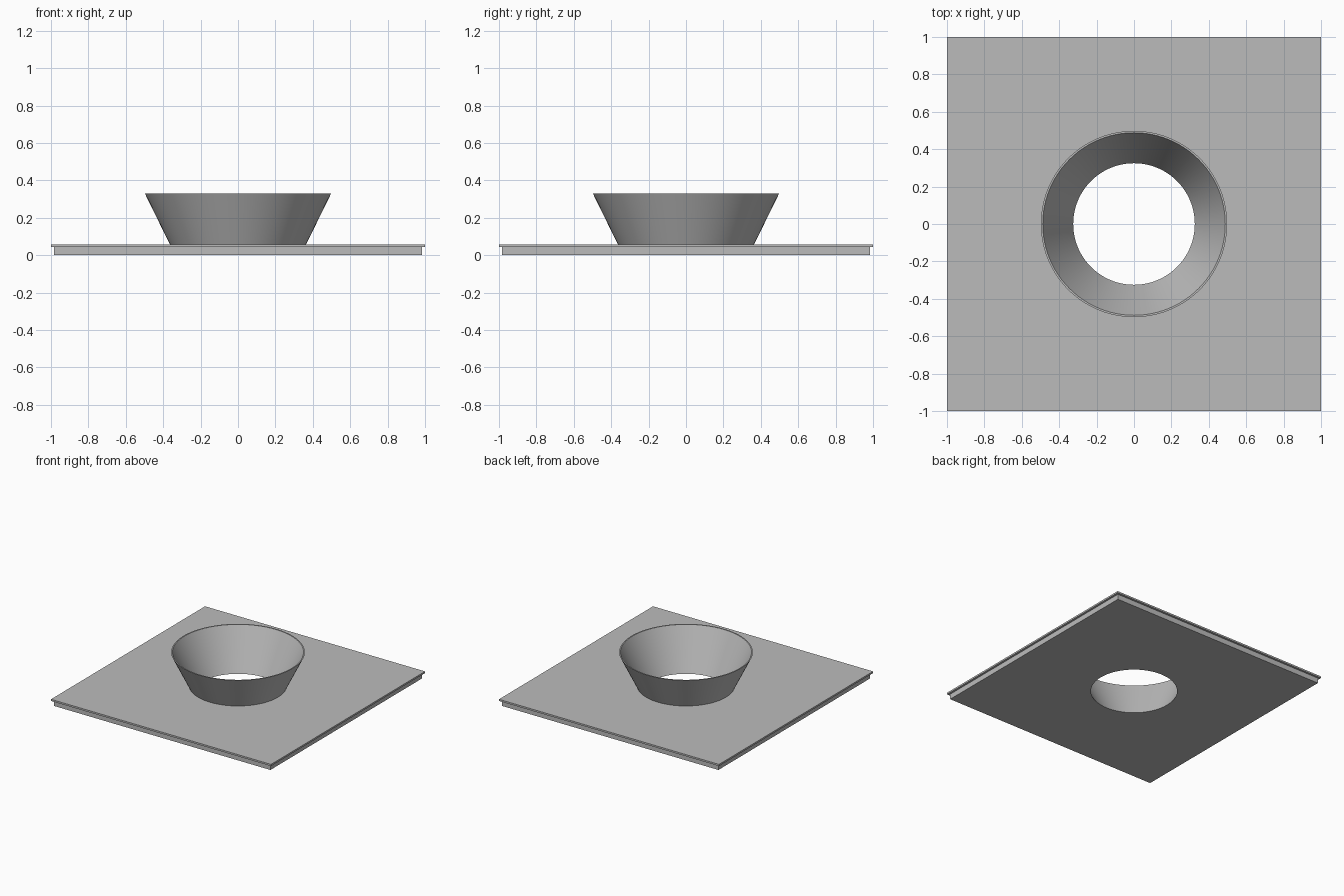
import bpy, bmesh, math

if "Cube" in bpy.data.objects:
    bpy.data.objects.remove(bpy.data.objects["Cube"])

SEGMENTS = 96
HEIGHT = 0.33
STEP, TOP = 0.043, 0.057      # underside and top of the overhanging sheet

grey = bpy.data.materials.new("plain grey")
grey.use_nodes = True
colour = (0.5, 0.5, 0.5, 1)
grey.diffuse_color = colour
grey.node_tree.nodes["Principled BSDF"].inputs["Base Color"].default_value = colour


def ring(bm, shape, size, z):
    """Ring of vertices on a circle, or pushed out onto a square."""
    verts = []
    for i in range(SEGMENTS):
        a = 2 * math.pi * i / SEGMENTS
        c, s = math.cos(a), math.sin(a)
        r = size / max(abs(c), abs(s)) if shape == "square" else size
        verts.append(bm.verts.new((r * c, r * s, z)))
    return verts


def loft(name, profile):
    """Join a closed loop of rings into a solid with a hole through it."""
    bm = bmesh.new()
    rings = [ring(bm, *p) for p in profile]
    for a, b in zip(rings, rings[1:] + rings[:1]):
        for i in range(SEGMENTS):
            j = (i + 1) % SEGMENTS
            bm.faces.new((a[i], a[j], b[j], b[i]))
    bmesh.ops.recalc_face_normals(bm, faces=bm.faces)
    mesh = bpy.data.meshes.new(name)
    bm.to_mesh(mesh)
    bm.free()
    mesh.materials.append(grey)
    obj = bpy.data.objects.new(name, mesh)
    bpy.context.collection.objects.link(obj)
    bpy.ops.object.select_all(action="DESELECT")
    obj.select_set(True)
    bpy.context.view_layer.objects.active = obj
    bpy.ops.object.shade_smooth_by_angle(angle=math.radians(20))
    return obj


def outer(z):
    """Outside radius of the flared collar at a height."""
    return 0.336 + (0.498 - 0.336) * z / HEIGHT


# Square base with a thin overhanging top sheet and a round opening
loft("base_plate", [
    ("square", 0.983, 0), ("square", 0.983, STEP),
    ("square", 1, STEP), ("square", 1, TOP),
    ("circle", outer(TOP), TOP), ("circle", outer(0), 0)])

# Thin flared collar standing in the opening
loft("flared_collar", [
    ("circle", outer(0), 0), ("circle", outer(HEIGHT), HEIGHT),
    ("circle", outer(HEIGHT) - 0.01, HEIGHT), ("circle", outer(0) - 0.011, 0)])
